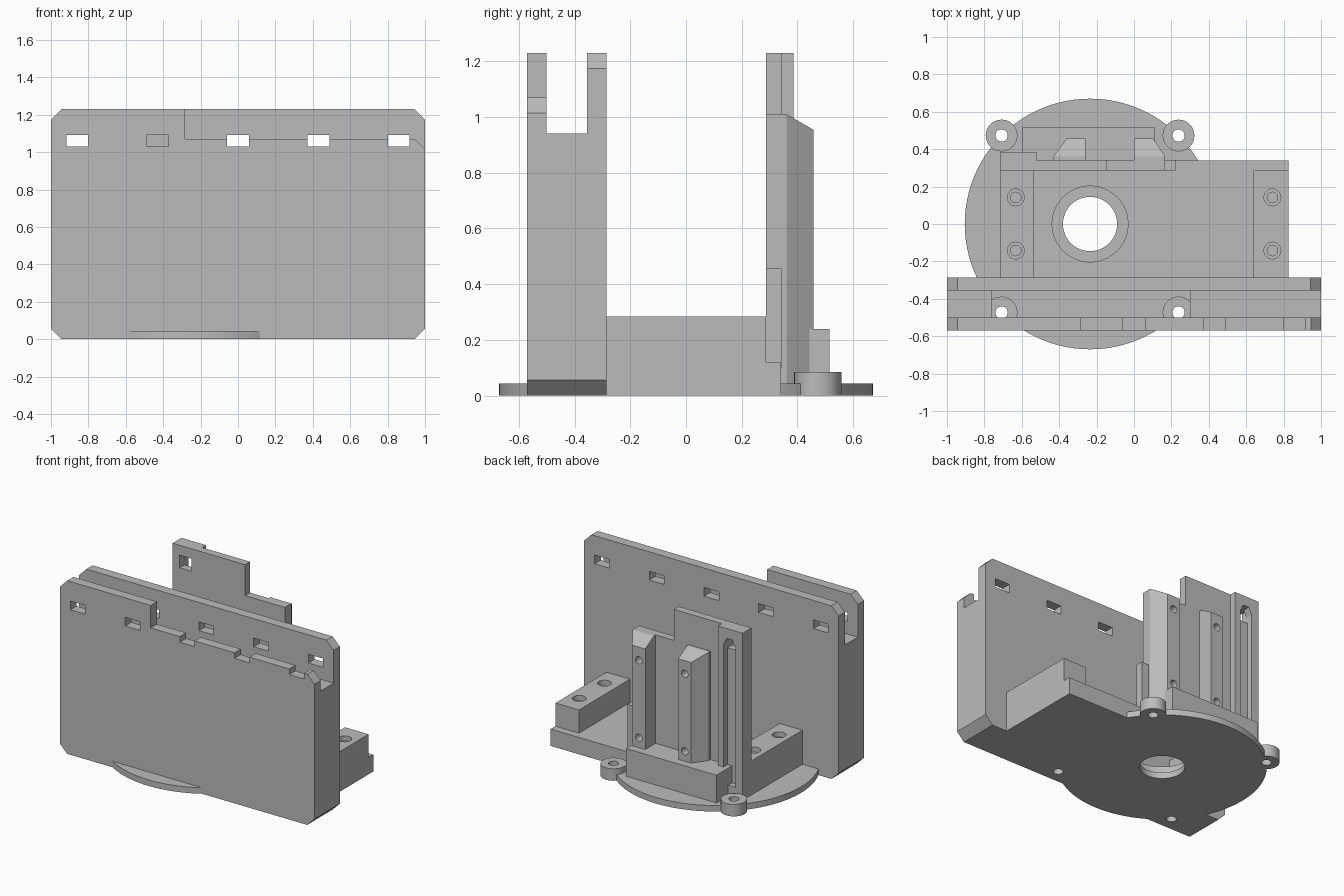
import bpy, bmesh, math
from mathutils import Vector

if "Cube" in bpy.data.objects:
    bpy.data.objects.remove(bpy.data.objects["Cube"])

grey = bpy.data.materials.new("plain grey")
grey.use_nodes = True
grey.diffuse_color = (0.5, 0.5, 0.5, 1)
grey.node_tree.nodes["Principled BSDF"].inputs["Base Color"].default_value = (0.5, 0.5, 0.5, 1)


def prism(name, points, axis, low, high):
    """Extrude a closed outline along an axis; outline uses the other two axes in order."""
    bm = bmesh.new()

    def place(p, d):
        c = list(p)
        c.insert("xyz".index(axis), d)
        return bm.verts.new(c)
    face = bm.faces.new([place(p, low) for p in points])
    ext = bmesh.ops.extrude_face_region(bm, geom=[face])
    shift = Vector([high - low if a == axis else 0 for a in "xyz"])
    bmesh.ops.translate(bm, vec=shift, verts=[g for g in ext["geom"] if isinstance(g, bmesh.types.BMVert)])
    bmesh.ops.recalc_face_normals(bm, faces=bm.faces)
    mesh = bpy.data.meshes.new(name)
    bm.to_mesh(mesh)
    bm.free()
    mesh.materials.append(grey)
    obj = bpy.data.objects.new(name, mesh)
    bpy.context.collection.objects.link(obj)
    return obj


def box(name, x0, x1, y0, y1, z0, z1):
    return prism(name, [(x0, y0), (x1, y0), (x1, y1), (x0, y1)], "z", z0, z1)


def cylinder(name, a, b, r, axis, low, high, sides=32):
    turn = [2 * math.pi * i / sides for i in range(sides)]
    return prism(name, [(a + r * math.cos(t), b + r * math.sin(t)) for t in turn], axis, low, high)


def cut(obj, *cutters):
    """Subtract the cutters, bake the result and discard them."""
    for c in cutters:
        c.hide_render = True
        m = obj.modifiers.new("cut", "BOOLEAN")
        m.operation, m.solver, m.object = "DIFFERENCE", "EXACT", c
    bpy.context.view_layer.update()
    graph = bpy.context.evaluated_depsgraph_get()
    mesh = bpy.data.meshes.new_from_object(obj.evaluated_get(graph))
    obj.modifiers.clear()
    obj.data = mesh
    for c in cutters:
        bpy.data.objects.remove(c)


CX = -0.235                 # axis of the round flange
OFF = 0.473                 # spacing of the mounting holes
TOP = 1.23
parts = []


def bolt_holes():
    return [cylinder("hole", CX + sx * OFF, sy * OFF, 0.033, "z", -0.1, 0.3)
            for sx in (-1, 1) for sy in (-1, 1)]


# Slotted wall with chamfered corners
c = 0.057
wall = prism("slotted_wall", [(-1 + c, 0), (1 - c, 0), (1, c), (1, TOP - c), (1 - c, TOP),
                              (-1 + c, TOP), (-1, TOP - c), (-1, c)], "y", -0.57, -0.285)
cut(wall, box("slot", -2, 2, -0.5, -0.355, 0.94, 2),
    box("pocket", -0.76, 0.3, -0.499, -0.356, 0.04, 1.0),
    box("front_lip", -0.287, 2, -0.7, -0.45, 1.07, 2),
    prism("lip_chamfer", [(0.945, 1.07), (1.1, 0.915), (1.1, 1.07)], "y", -0.7, -0.45),
    *[box("window", x - 0.058, x + 0.058, -0.8, -0.2, 1.03, 1.092)
      for x in (-0.86, -0.43, 0, 0.43, 0.86)],
    *bolt_holes())
parts.append(wall)

# Round flange
flange = cylinder("round_flange", CX, 0, 0.67, "z", 0, 0.043, 96)
cut(flange, cylinder("bore", CX, 0, 0.145, "z", -0.1, 0.2, 48), *bolt_holes())
parts.append(flange)

# Bolt bosses
for side, sx in (("right", -1), ("left", 1)):
    for end, sy in (("front", -1), ("back", 1)):
        x, y = CX + sx * OFF, sy * OFF
        boss = cylinder(f"{end}_{side}_boss", x, y, 0.085, "z", 0, 0.085)
        cut(boss, cylinder("hole", x, y, 0.033, "z", -0.1, 0.3))
        parts.append(boss)

# Base plate with counterbored hole
base = box("base_plate", -0.715, 0.825, -0.3, 0.34, 0, 0.12)
cut(base, cylinder("bore", CX, 0, 0.145, "z", -0.1, 0.3, 48),
    cylinder("counterbore", CX, 0, 0.203, "z", 0.043, 0.3, 48))
parts.append(base)

# Side rails with stepped screw holes
for name, x0, x1, hx in (("right_rail", -0.715, -0.535, -0.632), ("left_rail", 0.64, 0.825, 0.74)):
    rail = box(name, x0, x1, -0.3, 0.287, 0.1, 0.285)
    for y in (-0.142, 0.142):
        cut(rail, cylinder("pilot", hx, y, 0.028, "z", 0.13, 0.4, 24),
            cylinder("head", hx, y, 0.045, "z", 0.25, 0.4, 24))
    parts.append(rail)


def screw_holes(x):
    return [cylinder("hole", x, z, 0.026, "y", 0.1, 0.7, 24) for z in (0.31, 0.86)]


# Back plate, stepped down towards the left
back = prism("back_plate", [(-0.715, 0.1), (0.222, 0.1), (0.222, 0.457), (0.167, 0.457), (0.167, 1.01),
                            (-0.145, 1.01), (-0.145, TOP), (-0.715, TOP)], "y", 0.287, 0.342)
cut(back, box("cable_window", -0.66, -0.565, 0.2, 0.5, 1.07, 1.16),
    *screw_holes(-0.31), *screw_holes(0.05))
parts.append(back)

# Grooved column with an arched groove top
column = box("grooved_column", -0.715, -0.52, 0.335, 0.386, 0, TOP)
cut(column, prism("groove", [(-0.66, 0.12), (-0.565, 0.12), (-0.565, 1.11), (-0.59, 1.16),
                             (-0.635, 1.16), (-0.66, 1.11)], "y", 0.3, 0.5))
parts.append(column)

# Screw pillars with a bevelled side and sloping top
pillars = (("right_pillar", [(-0.432, 0.335), (-0.26, 0.335), (-0.26, 0.457), (-0.36, 0.457), (-0.432, 0.36)], -0.31),
           ("left_pillar", [(0, 0.335), (0.167, 0.335), (0.167, 0.36), (0.103, 0.457), (0, 0.457)], 0.05))
for name, outline, hx in pillars:
    pillar = prism(name, outline, "z", 0.03, 1.01)
    cut(pillar, prism("slope", [(0.36, 1.01), (0.56, 0.895), (0.56, 1.2), (0.36, 1.2)], "x", -1, 1),
        *screw_holes(hx))
    parts.append(pillar)

# Foot block below the pillars
parts.append(box("foot_block", -0.6, 0.112, 0.335, 0.515, 0.02, 0.24))

# Smooth round surfaces while keeping edges crisp
bpy.ops.object.select_all(action="DESELECT")
for p in parts:
    p.select_set(True)
bpy.context.view_layer.objects.active = parts[0]
bpy.ops.object.shade_smooth_by_angle(angle=math.radians(25))
